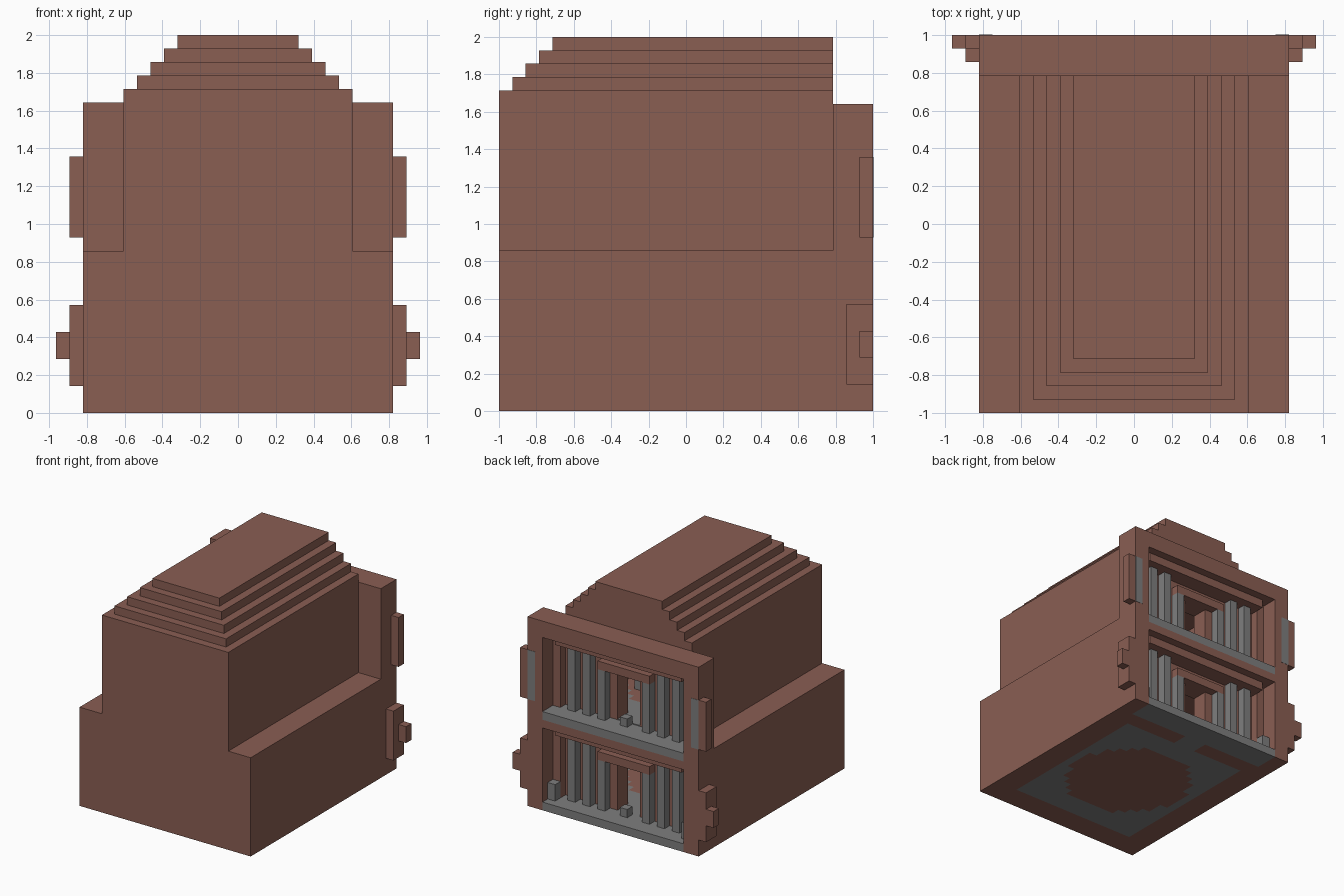
import bpy
import bmesh
import math
from mathutils import Matrix, Vector

U = 1 / 14          # one building block
STOREY = 11         # height between the two storeys, in blocks

if "Cube" in bpy.data.objects:
    bpy.data.objects.remove(bpy.data.objects["Cube"])


def material(name, rgb):
    m = bpy.data.materials.new(name)
    m.use_nodes = True
    m.diffuse_color = (*rgb, 1)
    m.node_tree.nodes["Principled BSDF"].inputs["Base Color"].default_value = (*rgb, 1)
    return m


BROWN = material("brown stone", (0.255, 0.112, 0.086))
GRAY = material("gray stone", (0.21, 0.21, 0.21))


def finish(name, bm, *mats):
    bmesh.ops.recalc_face_normals(bm, faces=bm.faces)
    bmesh.ops.scale(bm, vec=(U, U, U), verts=bm.verts)
    mesh = bpy.data.meshes.new(name)
    bm.to_mesh(mesh)
    bm.free()
    for m in mats:
        mesh.materials.append(m)
    obj = bpy.data.objects.new(name, mesh)
    bpy.context.collection.objects.link(obj)
    return obj


def box(name, x, y, z, mat=BROWN, pair=False):
    """Block spanning the ranges x, y, z; pair adds its twin across x = 0."""
    bm = bmesh.new()
    for s in ((1, -1) if pair else (1,)):
        mid = Vector((s * sum(x) / 2, sum(y) / 2, sum(z) / 2))
        size = (x[1] - x[0], y[1] - y[0], z[1] - z[0], 1)
        bmesh.ops.create_cube(bm, size=1, matrix=Matrix.Translation(mid) @ Matrix.Diagonal(size))
    return finish(name, bm, mat)


def paved_floor(name, half, y, z):
    """Gray floor of square tiles with a stepped brown disc in the middle."""
    bm = bmesh.new()
    nx, ny = int(2 * half), y[1] - y[0]
    place = Matrix.Translation((0, sum(y) / 2, z[0])) @ Matrix.Diagonal((half, ny / 2, 1, 1))
    bmesh.ops.create_grid(bm, x_segments=nx, y_segments=ny, size=1, matrix=place)
    out = bmesh.ops.extrude_face_region(bm, geom=bm.faces[:], use_keep_orig=True)
    top = [v for v in out["geom"] if isinstance(v, bmesh.types.BMVert)]
    bmesh.ops.translate(bm, vec=(0, 0, z[1] - z[0]), verts=top)
    for f in bm.faces:
        c = f.calc_center_median()
        f.material_index = int(math.hypot(c.x, c.y + 1) < 7.3)
    return finish(name, bm, GRAY, BROWN)


# Lower hall
box("lower_front_wall", (-11.5, 11.5), (-14, -11), (0, 10))
box("lower_side_walls", (8.5, 11.5), (-11, 9), (0, 10), pair=True)
box("lower_door_walls", (1.5, 11.5), (9, 11), (0, 10), pair=True)
box("lower_door_head", (-1.5, 1.5), (9, 11), (7, 10))
box("lower_ceiling", (-11.5, 11.5), (-14, 11), (10, 12))
box("lower_sill", (-1.5, 1.5), (9, 11), (0, 1), GRAY)
paved_floor("lower_floor", 8.5, (-11, 9), (0, 1))

# Upper hall
box("upper_front_wall", (-8.5, 8.5), (-14, -11), (12, 21))
box("upper_side_walls", (6.5, 8.5), (-11, 9), (12, 21), pair=True)
box("upper_door_walls", (1.5, 8.5), (9, 11), (12, 21), pair=True)
box("upper_door_head", (-1.5, 1.5), (9, 11), (18, 21))
box("upper_sill", (-1.5, 1.5), (9, 11), (12, 12.1), GRAY)
paved_floor("upper_floor", 6.5, (-11, 9), (12, 12.1))
for i in range(12):
    a = math.tau * (i + 0.5) / 12
    px, py = round(5 * math.cos(a)), round(6 * math.sin(a)) - 1
    box("hall_column", (px - 0.5, px + 0.5), (py - 0.5, py + 0.5), (12.1, 21), GRAY)

# Stepped roof
box("roof_base", (-8.5, 8.5), (-14, 11), (21, 24))
for i in range(4):
    w = 7.5 - i
    box("roof_step", (-w, w), (-13 + i, 11), (24 + i, 25 + i))

# Facade frame
box("facade_jambs", (9.5, 11.5), (11, 14), (0, 23), pair=True)
box("facade_top", (-9.5, 9.5), (11, 14), (21, 23))
box("facade_band", (-9.5, 9.5), (11, 14), (10, 11))

# Matching parts of both storeys
for level, z in (("lower", 0), ("upper", STOREY)):
    box(level + "_porch_floor", (-9.5, 9.5), (11, 14), (z, z + 1), GRAY)
    box(level + "_inner_jambs", (8.5, 9.5), (11, 12), (z + 1, z + 10), pair=True)
    box(level + "_cornice", (-8.5, 8.5), (11, 13), (z + 9, z + 10))
    box(level + "_lintel", (-3.5, 3.5), (11, 12), (z + 7, z + 8))
    for x, top in ((3, 7), (5, 9), (7, 9)):
        box(level + "_columns", (x - 0.5, x + 0.5), (11, 12), (z + 1, z + top), GRAY, pair=True)
    box(level + "_door_stone", (-0.5, 0.5), (11, 12), (z + 1, z + 2), GRAY)

# Corner posts, side brackets and inlaid panels
box("porch_posts", (8.5, 9.5), (12, 13), (1, 3), GRAY, pair=True)
box("lower_brackets", (11.5, 12.5), (12, 14), (2, 8), pair=True)
box("bracket_tips", (12.5, 13.5), (13, 14), (4, 6), pair=True)
box("upper_brackets", (11.5, 12.5), (13, 14), (13, 19), pair=True)
box("jamb_panels", (10.5, 11.5), (13.95, 14.03), (13, 19), GRAY, pair=True)
